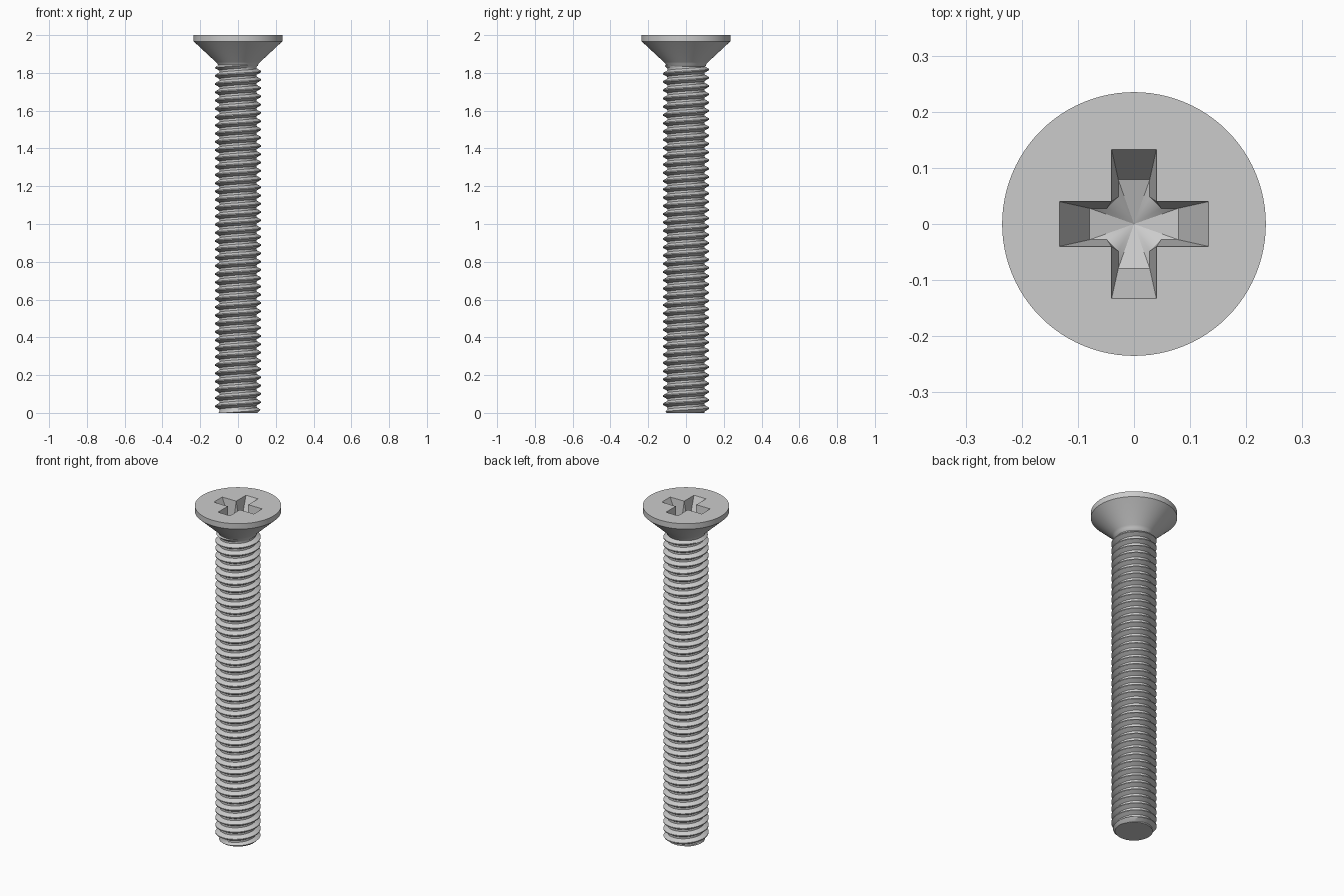
import bpy, bmesh, math

cube = bpy.data.objects.get("Cube")
if cube:
    bpy.data.objects.remove(cube, do_unlink=True)

steel = bpy.data.materials.new("grey_steel")
steel.use_nodes = True
GREY = (0.6, 0.6, 0.6, 1)
steel.diffuse_color = GREY
steel.node_tree.nodes["Principled BSDF"].inputs["Base Color"].default_value = GREY


def finish(name, bm):
    """Turn a bmesh into a smooth-shaded object with crisp edges."""
    bmesh.ops.recalc_face_normals(bm, faces=bm.faces)
    mesh = bpy.data.meshes.new(name)
    bm.to_mesh(mesh)
    bm.free()
    mesh.materials.append(steel)
    obj = bpy.data.objects.new(name, mesh)
    bpy.context.collection.objects.link(obj)
    bpy.ops.object.select_all(action='DESELECT')
    obj.select_set(True)
    bpy.context.view_layer.objects.active = obj
    bpy.ops.object.shade_smooth_by_angle(angle=math.radians(30))


def bridge(bm, a, b):
    n = len(a)
    return [bm.faces.new((a[i], a[(i + 1) % n], b[(i + 1) % n], b[i])) for i in range(n)]


def loop_edges(bm, loop):
    return [bm.edges.get((v, loop[i - 1])) for i, v in enumerate(loop)]


# Countersunk head with neck
TOP = 2.0
SEGS = 96
bm = bmesh.new()
rings = []
for r, z in [(0.235, TOP), (0.235, 1.967), (0.118, 1.858), (0.109, 1.848), (0.105, 1.838), (0.095, 1.83)]:
    rings.append([bm.verts.new((r * math.cos(2 * math.pi * i / SEGS),
                                r * math.sin(2 * math.pi * i / SEGS), z)) for i in range(SEGS)])
for a, b in zip(rings, rings[1:]):
    bridge(bm, a, b)

# Tapered cross recess: one arm and its inner corner, turned four times
mouth_arm = [(0.133, -0.04), (0.133, 0.04), (0.04, 0.04)]
floor_arm = [(0.079, -0.028), (0.079, 0.028), (0.048, 0.028), (0.028, 0.048)]


def cross(arm, z):
    loop = []
    for k in range(4):
        c, s = round(math.cos(k * math.pi / 2)), round(math.sin(k * math.pi / 2))
        loop += [bm.verts.new((x * c - y * s, x * s + y * c, z)) for x, y in arm]
    return loop


mouth = cross(mouth_arm, TOP)
floor = cross(floor_arm, TOP - 0.11)
apex = bm.verts.new((0, 0, TOP - 0.135))
for k in range(4):
    m = [mouth[(3 * k + j) % 12] for j in range(4)]
    f = [floor[(4 * k + j) % 16] for j in range(5)]
    for quad in ((m[0], m[1], f[1], f[0]), (m[1], m[2], f[2], f[1]),
                 (m[2], f[3], f[2]), (m[2], m[3], f[4], f[3])):
        bm.faces.new(quad)
    for j in range(4):
        bm.faces.new((f[j], f[j + 1], apex))
bmesh.ops.triangle_fill(bm, use_beauty=True,
                        edges=loop_edges(bm, rings[0]) + loop_edges(bm, mouth))
finish("countersunk_head", bm)

# Threaded shank: a helical ridge profile swept up the axis
PITCH, ROOT, CREST = 0.04375, 0.099, 0.123
STEPS, END = 48, 1.85
profile = [(0.0, ROOT), (0.25, ROOT), (0.5625, CREST), (0.6875, CREST), (1.0, ROOT)]
bm = bmesh.new()
previous = None
for i in range(-2 * STEPS, int((END / PITCH + 2) * STEPS)):
    turn = i / STEPS
    ang = 2 * math.pi * turn
    row = [bm.verts.new((r * math.cos(ang), r * math.sin(ang), PITCH * (turn + t) - 0.014))
           for t, r in profile]
    if previous:
        for j in range(len(profile) - 1):
            bm.faces.new((previous[j], row[j], row[j + 1], previous[j + 1]))
    previous = row
bmesh.ops.remove_doubles(bm, verts=bm.verts, dist=1e-5)

# Trim both ends and close the tip
for z, up in ((END, 1), (0, -1)):
    cut = bmesh.ops.bisect_plane(bm, geom=bm.verts[:] + bm.edges[:] + bm.faces[:],
                                 plane_co=(0, 0, z), plane_no=(0, 0, up), clear_outer=True)
rim = [e for e in cut["geom_cut"] if isinstance(e, bmesh.types.BMEdge)]

# Chamfer the tip and fade the thread out under the head
for v in bm.verts:
    r = math.hypot(v.co.x, v.co.y)
    limit = min(0.103 + v.co.z, ROOT + END - v.co.z)
    if r > limit:
        v.co.x *= limit / r
        v.co.y *= limit / r
bmesh.ops.triangle_fill(bm, use_beauty=True, edges=rim)
finish("threaded_shank", bm)
